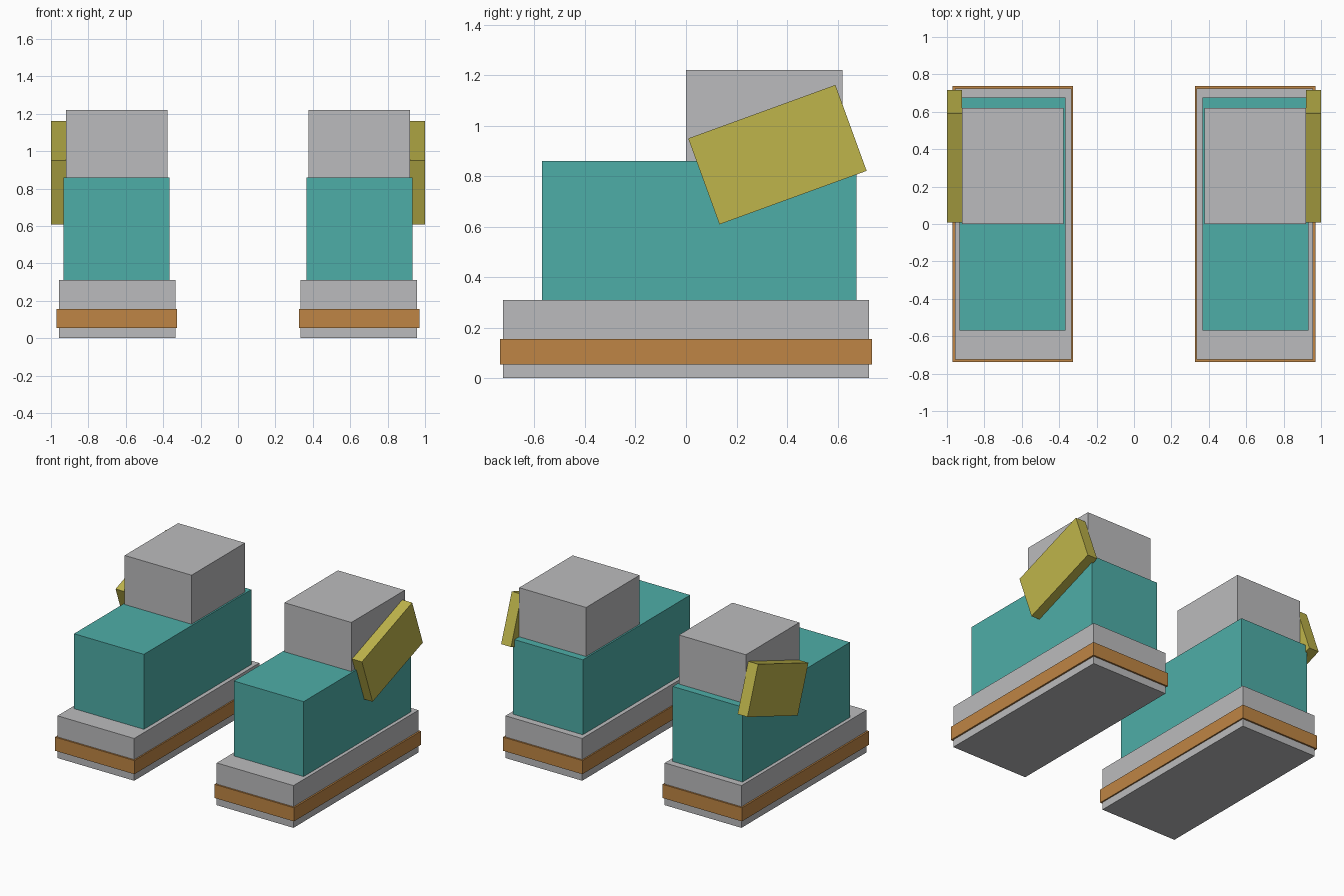
import bpy
import bmesh
from math import radians
from mathutils import Matrix, Vector

cube = bpy.data.objects.get("Cube")
if cube:
    bpy.data.objects.remove(cube, do_unlink=True)


def make_material(name, rgb):
    mat = bpy.data.materials.new(name)
    mat.use_nodes = True
    color = (*rgb, 1.0)
    mat.diffuse_color = color
    mat.node_tree.nodes["Principled BSDF"].inputs["Base Color"].default_value = color
    return mat


grey = make_material("light grey", (0.50, 0.50, 0.51))
teal = make_material("teal", (0.076, 0.42, 0.39))
orange = make_material("orange brown", (0.52, 0.235, 0.058))
yellow = make_material("mustard yellow", (0.52, 0.46, 0.07))


def box(name, low, high, mat, side, tilt=0.0):
    """Box between two corners, tilted about x and placed on one side."""
    low, high = Vector(low), Vector(high)
    center = (low + high) / 2
    center.x *= side
    mesh = bpy.data.meshes.new(name)
    bm = bmesh.new()
    bmesh.ops.create_cube(bm, size=1, matrix=Matrix.Diagonal((*(high - low), 1)))
    bm.to_mesh(mesh)
    bm.free()
    mesh.materials.append(mat)
    obj = bpy.data.objects.new(name, mesh)
    obj.location = center
    obj.rotation_euler.x = radians(tilt)
    bpy.context.collection.objects.link(obj)
    return obj


# A mirrored pair of boots
for label, side in (("left", 1), ("right", -1)):
    # Thick sole with a raised band around it
    box(f"{label}_sole", (0.335, -0.725, 0), (0.958, 0.725, 0.31), grey, side)
    box(f"{label}_sole_band", (0.325, -0.737, 0.055), (0.97, 0.737, 0.155), orange, side)
    # Foot and ankle cuff
    box(f"{label}_foot", (0.365, -0.57, 0.31), (0.932, 0.675, 0.86), teal, side)
    box(f"{label}_cuff", (0.377, 0, 0.86), (0.92, 0.62, 1.22), grey, side)
    # Tilted plate on the outer side of the ankle
    box(f"{label}_side_wing", (0.92, 0.052, 0.704), (1.0, 0.672, 1.066), yellow, side, 20)
